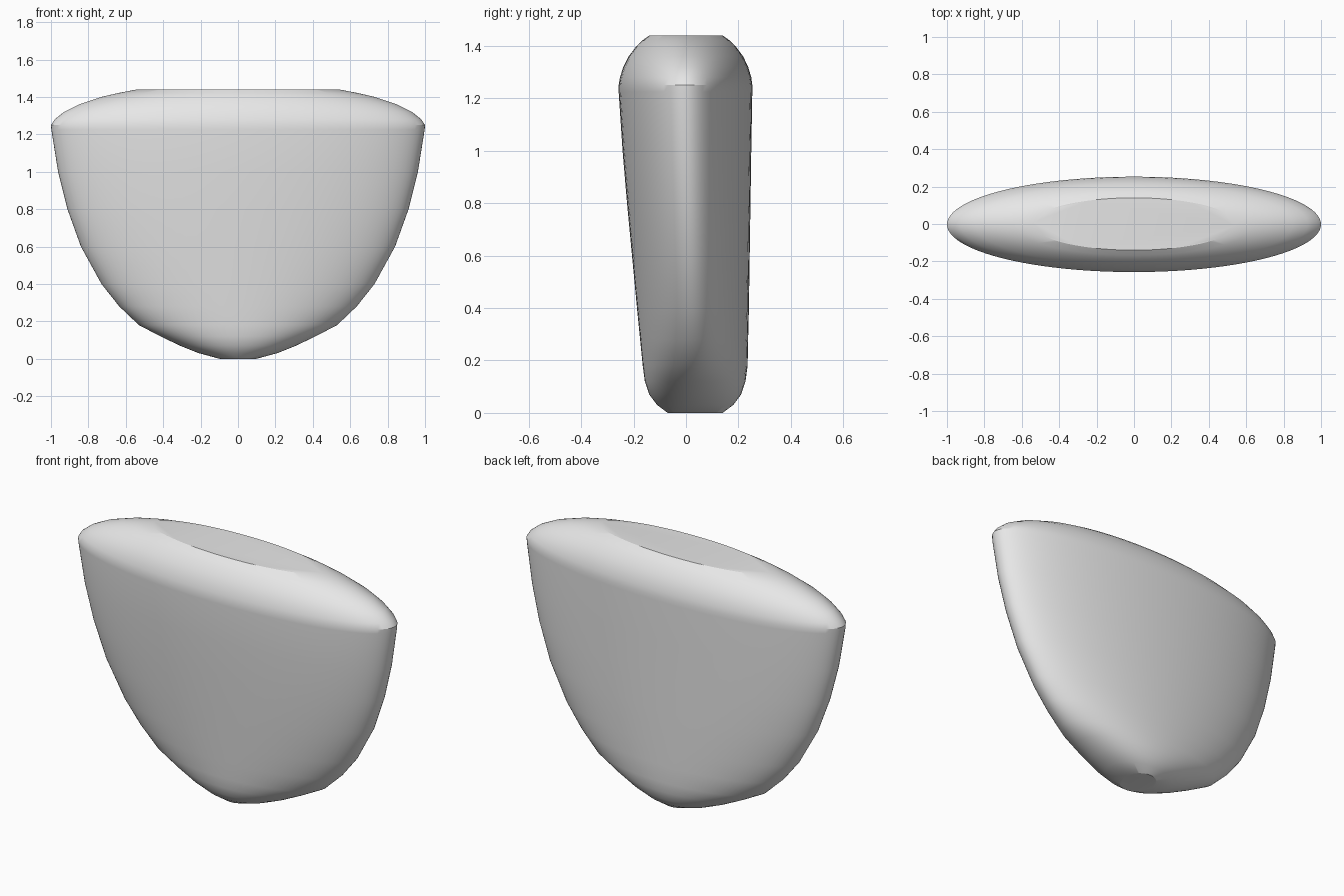
import bpy, bmesh, math

cube = bpy.data.objects.get("Cube")
if cube:
    bpy.data.objects.remove(cube)

# Plain grey finish
grey = bpy.data.materials.new("plain_grey")
grey.use_nodes = True
colour = (0.8, 0.8, 0.8, 1)
grey.diffuse_color = colour
grey.node_tree.nodes["Principled BSDF"].inputs["Base Color"].default_value = colour

# Oval sections: height, half width, front y, back y
SECTIONS = [
    (0.00, 0.10, -0.07, 0.14),
    (0.03, 0.21, -0.11, 0.18),
    (0.07, 0.31, -0.14, 0.21),
    (0.12, 0.415, -0.157, 0.227),
    (0.18, 0.53, -0.165, 0.235),
    (0.28, 0.635, -0.175, 0.237),
    (0.40, 0.73, -0.187, 0.24),
    (0.60, 0.84, -0.206, 0.243),
    (0.80, 0.912, -0.225, 0.246),
    (1.00, 0.962, -0.242, 0.249),
    (1.225, 0.998, -0.257, 0.253),
    (1.25, 1.0, -0.257, 0.253),
    (1.28, 0.98, -0.252, 0.249),
    (1.32, 0.93, -0.239, 0.237),
    (1.36, 0.85, -0.219, 0.218),
    (1.40, 0.73, -0.188, 0.188),
    (1.42, 0.645, -0.167, 0.167),
    (1.44, 0.54, -0.14, 0.14),
]
SIDES = 96


def loft(name, sections):
    """Skin a stack of oval sections and cap both ends."""
    bm = bmesh.new()
    rings = []
    for z, half_width, front, back in sections:
        mid, depth = (front + back) / 2, (back - front) / 2
        rings.append([
            bm.verts.new((half_width * math.cos(a), mid + depth * math.sin(a), z))
            for a in (math.tau * i / SIDES for i in range(SIDES))])
    for low, high in zip(rings, rings[1:]):
        for i in range(SIDES):
            j = (i + 1) % SIDES
            bm.faces.new((low[i], low[j], high[j], high[i]))
    bm.faces.new(rings[0][::-1])
    bm.faces.new(rings[-1])
    mesh = bpy.data.meshes.new(name)
    bm.to_mesh(mesh)
    bm.free()
    mesh.materials.append(grey)
    obj = bpy.data.objects.new(name, mesh)
    bpy.context.collection.objects.link(obj)
    return obj


# Tapered oval body with rounded shoulder and flat top
body = loft("tapered_body", SECTIONS)
bpy.context.view_layer.objects.active = body
body.select_set(True)
bpy.ops.object.shade_smooth_by_angle(angle=math.radians(25))
